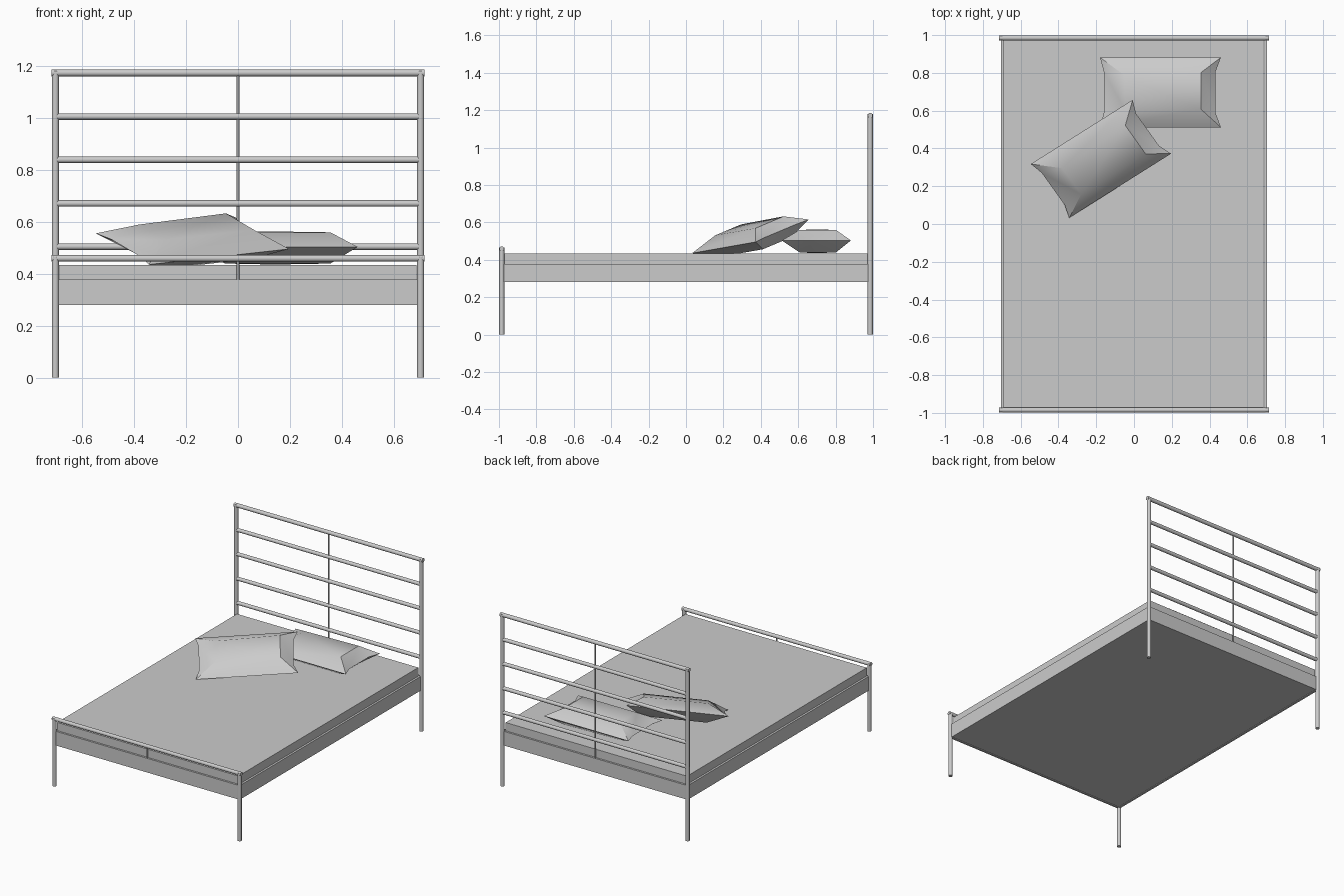
import bpy, bmesh, math
from mathutils import Vector, Matrix

if "Cube" in bpy.data.objects:
    bpy.data.objects.remove(bpy.data.objects["Cube"])

grey = bpy.data.materials.new("soft_grey")
grey.diffuse_color = (0.6, 0.6, 0.6, 1)
grey.use_nodes = True
grey.node_tree.nodes["Principled BSDF"].inputs["Base Color"].default_value = grey.diffuse_color


def finish(name, bm, smooth=None):
    bmesh.ops.recalc_face_normals(bm, faces=bm.faces)
    me = bpy.data.meshes.new(name)
    bm.to_mesh(me)
    bm.free()
    me.materials.append(grey)
    ob = bpy.data.objects.new(name, me)
    bpy.context.collection.objects.link(ob)
    if smooth:
        bpy.ops.object.select_all(action='DESELECT')
        ob.select_set(True)
        bpy.context.view_layer.objects.active = ob
        bpy.ops.object.shade_smooth_by_angle(angle=math.radians(smooth))
    return ob


def tube(name, a, b, r):
    a, b = Vector(a), Vector(b)
    d = b - a
    bm = bmesh.new()
    m = Matrix.Translation((a + b) / 2) @ d.to_track_quat('Z', 'Y').to_matrix().to_4x4()
    bmesh.ops.create_cone(bm, cap_ends=True, segments=16, radius1=r, radius2=r,
                          depth=d.length, matrix=m)
    return finish(name, bm, 35)


def box(name, lo, hi):
    lo, hi = Vector(lo), Vector(hi)
    bm = bmesh.new()
    bmesh.ops.create_cube(bm, size=1, matrix=Matrix.Translation((lo + hi) / 2)
                          @ Matrix.Diagonal((*(hi - lo), 1)))
    return finish(name, bm)


def pillow(name, centre, u, v):
    # Pinched cushion: sharp corners, drawn-in short ends, flattened crown
    u, v = Vector(u).normalized(), Vector(v).normalized()
    n = u.cross(v).normalized()
    bm = bmesh.new()

    def vert(a, b, c):
        return bm.verts.new(Vector(centre) + u * a + v * b + n * c)

    rim = [vert(*p, 0) for p in [(-.32, -.185), (.32, -.185), (.292, -.11), (.292, .11),
                                 (.32, .185), (-.32, .185), (-.30, .11), (-.30, -.11)]]
    for h in (.056, -.064):
        t = [vert(*p, h) for p in [(-.19, -.09), (.215, -.09), (.215, .105), (-.19, .09)]]
        crown = vert(0, 0, h * 1.06)
        for i in range(4):
            bm.faces.new((t[i], t[(i + 1) % 4], crown))
        for f in [(rim[0], rim[1], t[1], t[0]), (rim[4], rim[5], t[3], t[2]),
                  (rim[2], rim[3], t[2], t[1]), (rim[6], rim[7], t[0], t[3]),
                  (rim[1], rim[2], t[1]), (rim[3], rim[4], t[2]),
                  (rim[5], rim[6], t[3]), (rim[7], rim[0], t[0])]:
            bm.faces.new(f)
    return finish(name, bm, 34)


PX, PY = 0.702, 0.985

# Corner posts
for side, s in (("left", -1), ("right", 1)):
    tube(f"head_post_{side}", (s * PX, PY, 0), (s * PX, PY, 1.18), 0.0135)
    tube(f"foot_post_{side}", (s * PX, -PY, 0), (s * PX, -PY, 0.465), 0.0135)
    # Long side rails of the frame
    x0, x1 = sorted((s * 0.69, s * 0.704))
    box(f"side_rail_{side}", (x0, -0.975, 0.28), (x1, 0.975, 0.377))

# Headboard and footboard bars
tube("head_top_bar", (-0.716, PY, 1.172), (0.716, PY, 1.172), 0.0135)
for i, z in enumerate((1.004, 0.838, 0.67, 0.504)):
    tube(f"head_bar_{i + 1}", (-PX, PY, z), (PX, PY, z), 0.0125)
tube("foot_top_bar", (-0.716, -PY, 0.459), (0.716, -PY, 0.459), 0.0125)

# Thin centre rods
tube("head_centre_rod", (0, PY, 0.377), (0, PY, 1.17), 0.005)
tube("foot_centre_rod", (0, -PY, 0.377), (0, -PY, 0.459), 0.005)

# End rails of the frame
for end, s in (("head", 1), ("foot", -1)):
    y0, y1 = sorted((s * 0.975, s * 0.988))
    box(f"{end}_rail", (-0.695, y0, 0.28), (0.695, y1, 0.377))

# Mattress
box("mattress", (-0.69, -0.974, 0.284), (0.686, 0.974, 0.433))

# Pillows: one lying flat, one leaning across it
pillow("flat_pillow", (0.14, 0.697, 0.503), (1, 0, 0), (0, 1, 0))
pillow("leaning_pillow", (-0.175, 0.345, 0.525), (0.54, 0.34, 0.06), (-0.2, 0.28, 0.118))
